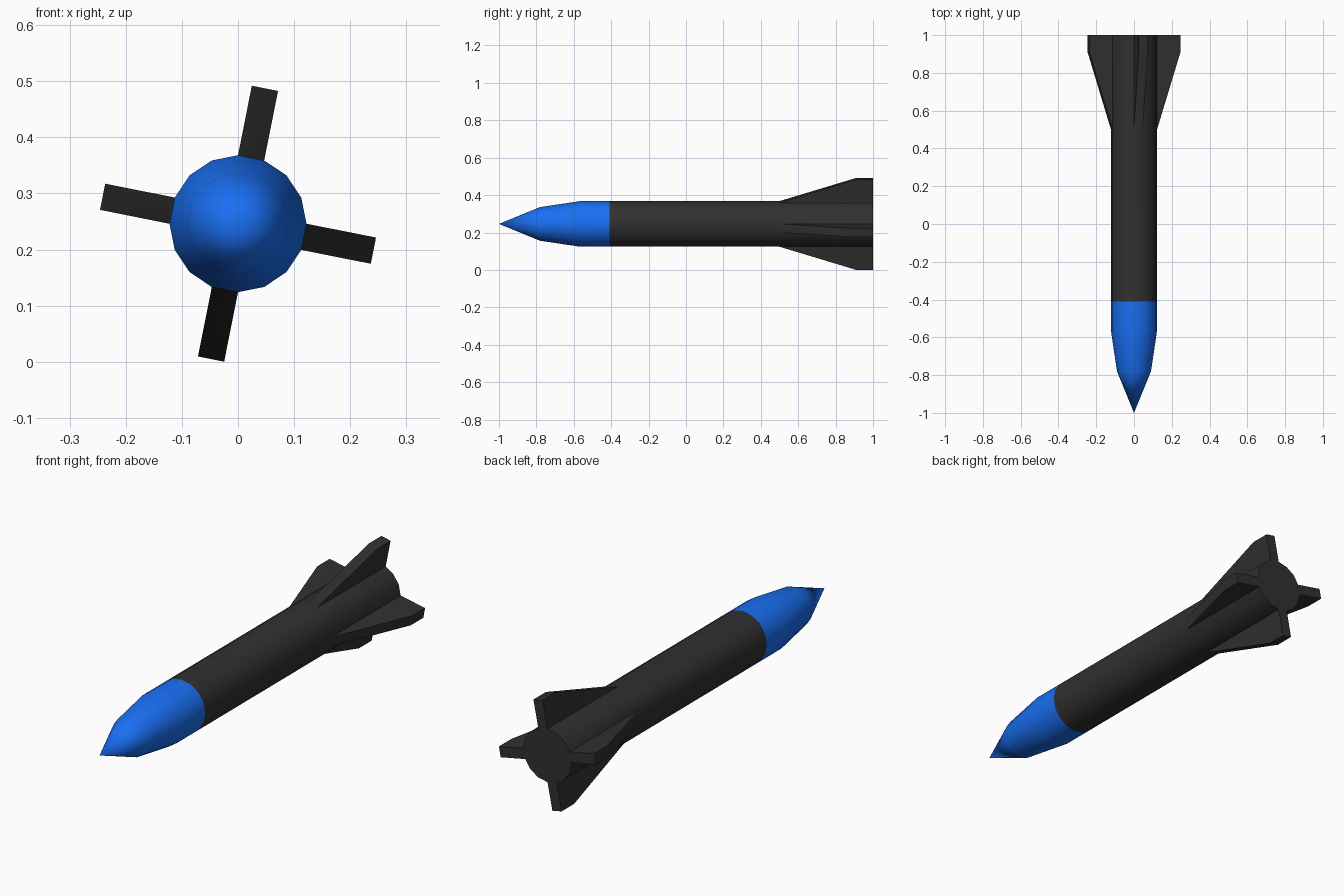
import bpy, bmesh, math

if "Cube" in bpy.data.objects:
    bpy.data.objects.remove(bpy.data.objects["Cube"])

SIDES = 16
R = 0.122          # hull radius
CZ = 0.246         # axis height
FIN_R = 0.246      # distance of fin tip face from axis
FIN_FACES = (0, 4, 8, 12)


def material(name, rgb):
    m = bpy.data.materials.new(name)
    m.diffuse_color = (*rgb, 1)
    m.use_nodes = True
    m.node_tree.nodes["Principled BSDF"].inputs["Base Color"].default_value = m.diffuse_color
    return m


def point(bm, i, r, y):
    # hull vertex i, counted clockwise from the top seen from the front
    a = math.tau * i / SIDES
    return bm.verts.new((r * math.sin(a), y, CZ + r * math.cos(a)))


def ring(bm, r, y):
    return [point(bm, i, r, y) for i in range(SIDES)]


def bridge(bm, a, b, skip=()):
    for i in range(SIDES):
        if i not in skip:
            j = (i + 1) % SIDES
            bm.faces.new((a[i], a[j], b[j], b[i]))


def finish(bm, name, mat):
    bmesh.ops.recalc_face_normals(bm, faces=bm.faces)
    me = bpy.data.meshes.new(name)
    bm.to_mesh(me)
    bm.free()
    me.materials.append(mat)
    ob = bpy.data.objects.new(name, me)
    bpy.context.collection.objects.link(ob)
    bpy.ops.object.select_all(action='DESELECT')
    ob.select_set(True)
    bpy.context.view_layer.objects.active = ob
    bpy.ops.object.shade_smooth_by_angle(angle=math.radians(30))


def add_fin(bm, i, front, mid, tail):
    # raise the hull strip between vertices i and i+1 into a swept fin
    j = (i + 1) % SIDES
    ang = math.tau * (i + 0.5) / SIDES
    rise = FIN_R - R * math.cos(math.pi / SIDES)
    dx, dz = rise * math.sin(ang), rise * math.cos(ang)

    def lift(v):
        return bm.verts.new((v.co.x + dx, v.co.y, v.co.z + dz))

    mi, mj, ti, tj = (lift(v) for v in (mid[i], mid[j], tail[i], tail[j]))
    bm.faces.new((front[i], front[j], mj, mi))      # leading slope
    bm.faces.new((mi, mj, tj, ti))                  # tip
    bm.faces.new((ti, tj, tail[j], tail[i]))        # back
    for k, m, t in ((i, mi, ti), (j, mj, tj)):      # flanks
        bm.faces.new((front[k], m, mid[k]))
        bm.faces.new((mid[k], m, t, tail[k]))


# Nose cone
bm = bmesh.new()
rings = [ring(bm, r, y) for r, y in ((R, -0.41), (R, -0.565), (0.09, -0.78))]
for a, b in zip(rings, rings[1:]):
    bridge(bm, a, b)
tip = bm.verts.new((0, -1, CZ))
for i in range(SIDES):
    bm.faces.new((rings[-1][i], rings[-1][(i + 1) % SIDES], tip))
finish(bm, "nose_cone", material("blue", (0.01, 0.16, 0.9)))

# Body tube with four fins grown from its facets
bm = bmesh.new()
start, front, mid, tail = (ring(bm, R, y) for y in (-0.41, 0.5, 0.91, 1.0))
bridge(bm, start, front)
bridge(bm, front, mid, FIN_FACES)
bridge(bm, mid, tail, FIN_FACES)
bm.faces.new(tail)
for f in FIN_FACES:
    add_fin(bm, f, front, mid, tail)
finish(bm, "finned_body", material("charcoal", (0.03, 0.03, 0.03)))
